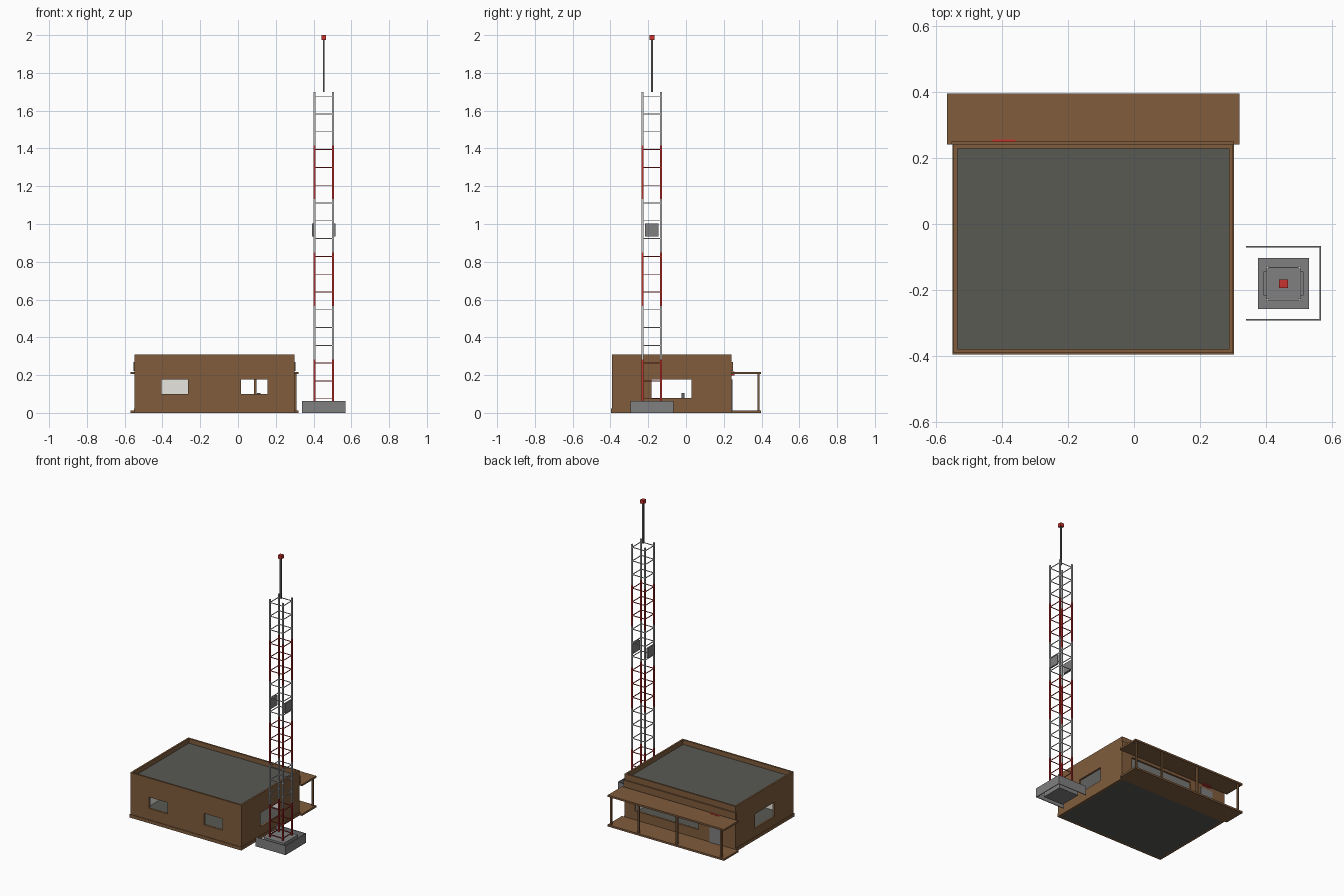
import bpy

if "Cube" in bpy.data.objects:
    bpy.data.objects.remove(bpy.data.objects["Cube"], do_unlink=True)


def material(name, r, g, b):
    m = bpy.data.materials.new(name)
    m.use_nodes = True
    m.diffuse_color = (r, g, b, 1)
    m.node_tree.nodes["Principled BSDF"].inputs["Base Color"].default_value = (r, g, b, 1)
    return m


BROWN = material("brown wall", 0.215, 0.108, 0.046)
ROOF = material("dark roof grey", 0.1, 0.102, 0.088)
PLASTER = material("pale plaster", 0.8, 0.79, 0.74)
CONCRETE = material("concrete grey", 0.215, 0.215, 0.22)
STEEL = material("tower grey", 0.6, 0.6, 0.6)
RED = material("signal red", 0.58, 0.032, 0.03)
DARK = material("dark steel", 0.12, 0.12, 0.125)

QUADS = [(0, 1, 3, 2), (4, 6, 7, 5), (0, 4, 5, 1), (2, 3, 7, 6), (0, 2, 6, 4), (1, 5, 7, 3)]


def boxes(name, mat, spans):
    """One object made of boxes, each given as x, y and z ranges."""
    verts, faces = [], []
    for xs, ys, zs in spans:
        n = len(verts)
        verts += [(x, y, z) for x in xs for y in ys for z in zs]
        faces += [[n + i for i in q] for q in QUADS]
    mesh = bpy.data.meshes.new(name)
    mesh.from_pydata(verts, [], faces)
    mesh.materials.append(mat)
    obj = bpy.data.objects.new(name, mesh)
    bpy.context.collection.objects.link(obj)
    return obj


def around(c, half):
    return (c - half, c + half)


def wall(name, mat, along_x, depth, run, height, hole):
    """A wall panel with one rectangular opening."""
    a, b, low, high = hole
    pieces = [((run[0], a), height), ((b, run[1]), height),
              ((a, b), (height[0], low)), ((a, b), (high, height[1]))]
    boxes(name, mat, [(r, depth, h) if along_x else (depth, r, h) for r, h in pieces])


# Building extents
X0, X1, Y0, Y1, TOP = -0.548, 0.3, -0.392, 0.241, 0.31
T, LINER, CEILING = 0.012, 0.003, 0.265

# Side and back walls with pale inner lining
side_hole = (-0.183, 0.028, 0.08, 0.178)
back_hole = (-0.265, 0.22, 0.075, 0.185)
for label, along_x, face, inward, run, hole in [
        ("back", True, Y1, -1, (X0, X1), back_hole),
        ("left", False, X1, -1, (Y0 + T, Y1 - T), side_hole),
        ("right", False, X0, 1, (Y0 + T, Y1 - T), side_hole)]:
    inner = face + inward * T
    lined = inner + inward * LINER
    wall(label + "_wall", BROWN, along_x, sorted((face, inner)), run, (0, TOP), hole)
    wall(label + "_lining", PLASTER, along_x, sorted((inner, lined)),
         (run[0] + T, run[1] - T), (0.01, CEILING), hole)

# Front wall in two halves, one window each
for label, run, window in [("right", (X0, -0.1), (-0.405, -0.265, 0.1, 0.178)),
                           ("left", (-0.1, X1), (0.015, 0.157, 0.1, 0.178))]:
    wall("front_wall_" + label, BROWN, True, (Y0, Y0 + T), run, (0, TOP), window)
    wall("front_lining_" + label, PLASTER, True, (Y0 + T, Y0 + T + LINER),
         (max(run[0], X0 + T), min(run[1], X1 - T)), (0.01, CEILING), window)

# Floor, ceiling, roof and plinth
inside_x, inside_y = (X0 + T, X1 - T), (Y0 + T, Y1 - T)
boxes("floor", ROOF, [(inside_x, inside_y, (0, 0.01))])
boxes("ceiling", PLASTER, [(inside_x, inside_y, (CEILING - LINER, CEILING))])
boxes("roof", ROOF, [(inside_x, inside_y, (CEILING, 0.278))])
boxes("plinth", BROWN, [((X0 - 0.003, X1 + 0.003), (Y0 - 0.004, Y0), (0, 0.022)),
                        ((X0 - 0.003, X0), (Y0, Y1), (0, 0.022)),
                        ((X1, X1 + 0.003), (Y0, Y1), (0, 0.022))])

# Back fascia, porch deck, canopy and posts
boxes("fascia", BROWN, [((X0 - 0.006, X1 + 0.004), (Y1, Y1 + 0.009), (0.222, 0.27))])
porch_x, porch_y = (-0.568, 0.32), (Y1, 0.397)
boxes("porch_deck", BROWN, [(porch_x, porch_y, (0, 0.013))])
boxes("porch_canopy", BROWN, [(porch_x, porch_y, (0.205, 0.217))])
boxes("porch_posts", BROWN, [(around(x, 0.006), around(0.384, 0.006), (0.013, 0.205))
                             for x in (-0.54, -0.2, 0.092, 0.303)])

# Door, red lamp above it and a stool inside
boxes("door", CONCRETE, [((-0.445, -0.35), (Y1, Y1 + 0.004), (0.013, 0.178))])
boxes("door_lamp", RED, [((-0.43, -0.36), (Y1, Y1 + 0.016), (0.198, 0.2185))])
boxes("stool", DARK, [(around(0.11, 0.009), around(-0.016, 0.008), (0.01, 0.106))])

# Tower footing with a low wall on three sides
CX, CY = 0.454, -0.181
boxes("footing", CONCRETE, [(around(CX, 0.077), around(CY, 0.077), (0, 0.058))])
boxes("footing_wall", CONCRETE, [((0.34, 0.568), (-0.293, -0.288), (0, 0.064)),
                                 ((0.34, 0.568), (-0.072, -0.067), (0, 0.064)),
                                 ((0.563, 0.568), (-0.288, -0.072), (0, 0.064))])

# Lattice tower in alternating colour bands
HALF, BANDS, RINGS = 0.049, 6, 18
band = 1.698 / BANDS
ring_levels = [0.075 + 0.0942 * k for k in range(RINGS)]
for i in range(BANDS):
    mat = STEEL if i % 2 else RED
    low, high = i * band, (i + 1) * band
    boxes(f"tower_legs_{i + 1}", mat,
          [(around(CX + sx * HALF, 0.0045), around(CY + sy * HALF, 0.0045), (max(low, 0.05), high))
           for sx in (-1, 1) for sy in (-1, 1)])
    bars = []
    for z in ring_levels:
        if low <= z < high:
            for s in (-1, 1):
                bars.append((around(CX, HALF), around(CY + s * HALF, 0.002), around(z, 0.0022)))
                bars.append((around(CX + s * HALF, 0.002), around(CY, HALF), around(z, 0.0022)))
    boxes(f"tower_rungs_{i + 1}", mat, bars)

# Antenna panels, mast and beacon
boxes("antenna_panels", CONCRETE, [(around(CX + s * 0.056, 0.005), around(CY, 0.036), (0.935, 1.003))
                                   for s in (-1, 1)])
boxes("mast", DARK, [(around(CX, 0.005), around(CY, 0.005), (1.698, 1.976))])
boxes("beacon", RED, [(around(CX, 0.013), around(CY, 0.013), (1.975, 2.0))])
